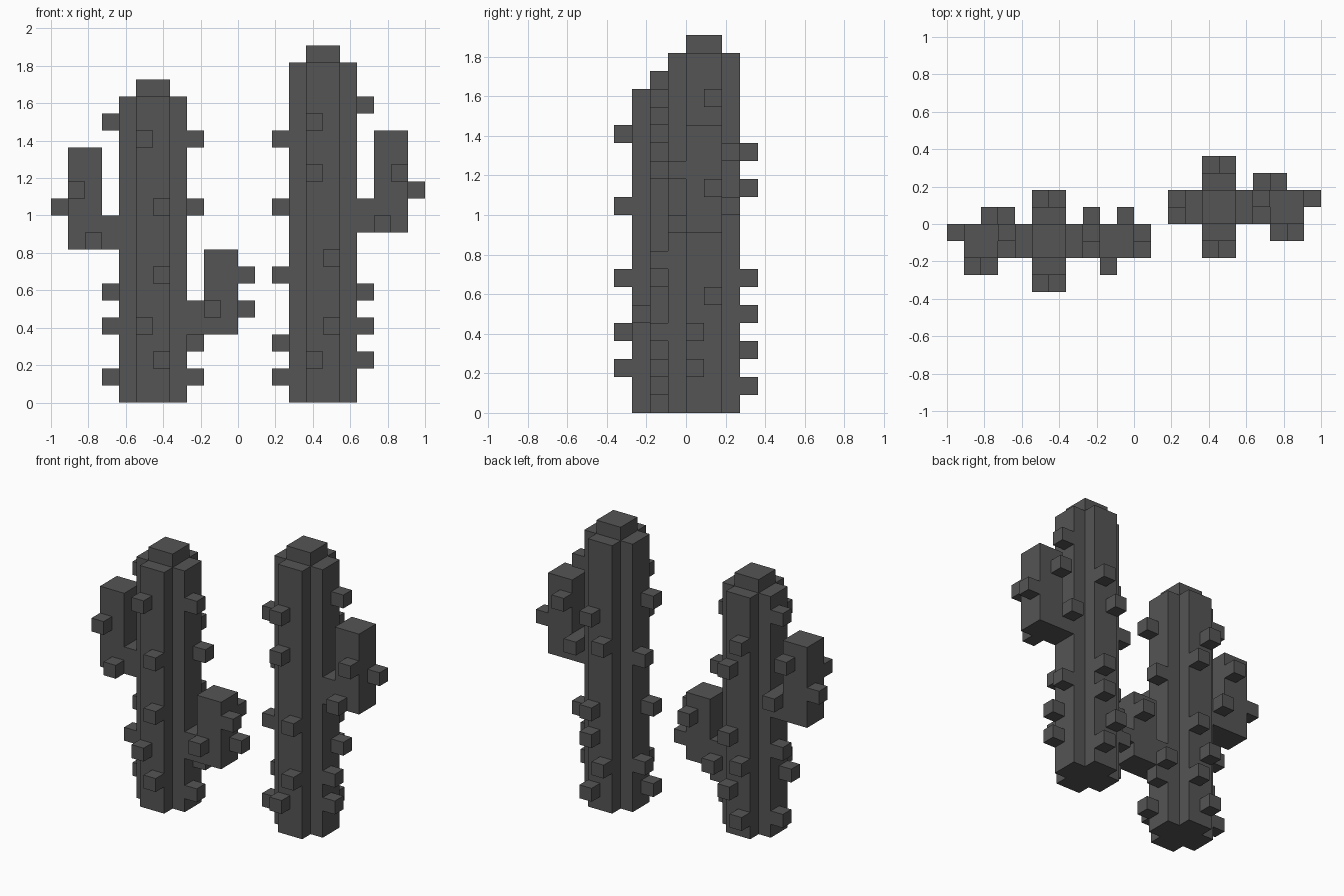
import bpy, bmesh
from mathutils import Vector

if "Cube" in bpy.data.objects:
    bpy.data.objects.remove(bpy.data.objects["Cube"])

U = 1 / 11  # one block; all positions below are in blocks

green = bpy.data.materials.new("dark_grey")
green.diffuse_color = (0.09, 0.09, 0.09, 1)
green.use_nodes = True
green.node_tree.nodes["Principled BSDF"].inputs["Base Color"].default_value = green.diffuse_color


def finish(name, bm):
    bmesh.ops.recalc_face_normals(bm, faces=bm.faces[:])
    bmesh.ops.scale(bm, vec=(U, U, U), verts=bm.verts[:])
    me = bpy.data.meshes.new(name)
    bm.to_mesh(me)
    bm.free()
    me.materials.append(green)
    ob = bpy.data.objects.new(name, me)
    bpy.context.collection.objects.link(ob)
    return ob


def extrude(name, points, direction):
    """Closed prism from a flat outline."""
    bm = bmesh.new()
    face = bm.faces.new([bm.verts.new(p) for p in points])
    out = bmesh.ops.extrude_face_region(bm, geom=[face], use_keep_orig=True)
    verts = [g for g in out["geom"] if isinstance(g, bmesh.types.BMVert)]
    bmesh.ops.translate(bm, vec=direction, verts=verts)
    return finish(name, bm)


def add_box(bm, lo, size, hidden):
    """Box without the face that touches its support (outward normal 'hidden')."""
    made = bmesh.ops.create_cube(bm, size=1)["verts"]
    for v in made:
        v.co = Vector([l + (c + 0.5) * s for l, c, s in zip(lo, v.co, size)])
    bm.normal_update()
    faces = {f for v in made for f in v.link_faces}
    drop = [f for f in faces if f.normal.dot(Vector(hidden)) > 0.9]
    bmesh.ops.delete(bm, geom=drop, context="FACES")


def trunk(name, cx, cy, height):
    # plus-shaped column with a square cap
    quarter = [(2, -1), (2, 1), (1, 1)]
    pts = []
    for _ in range(4):
        pts += quarter
        quarter = [(-y, x) for x, y in quarter]
    extrude(name + "_trunk", [(cx + x, cy + y, 0) for x, y in pts], (0, 0, height))
    bm = bmesh.new()
    add_box(bm, (cx - 1, cy - 1, height), (2, 2, 1), (0, 0, -1))
    finish(name + "_cap", bm)


def arm(name, x0, side, y0, z0, z1):
    # L-shaped branch leaving the trunk at x0
    outline = [(0, 0), (3, 0), (3, z1 - z0), (1, z1 - z0), (1, 2), (0, 2)]
    extrude(name, [(x0 + side * x, y0, z0 + z) for x, z in outline], (0, 2, 0))


def spikes(name, groups):
    # unit cubes, grouped by the direction they point
    bm = bmesh.new()
    for direction, cells in groups:
        for c in cells:
            add_box(bm, c, (1, 1, 1), [-d for d in direction])
    finish(name, bm)


FRONT, BACK, LEFT, RIGHT = (0, -1, 0), (0, 1, 0), (-1, 0, 0), (1, 0, 0)

# left (shorter) cactus
trunk("short_cactus", -5, -1, 18)
arm("short_cactus_high_arm", -7, -1, -2, 9, 15)
arm("short_cactus_low_arm", -3, 1, -2, 4, 9)
spikes("short_cactus_spikes", [
    (FRONT, [(-6, -4, 15), (-5, -4, 11), (-5, -4, 7), (-6, -4, 4), (-5, -4, 2),
             (-10, -3, 12), (-9, -3, 9), (-2, -3, 5)]),
    (BACK, [(-6, 1, 14), (-5, 1, 12), (-5, 1, 7), (-6, 1, 5), (-5, 1, 3), (-6, 1, 1),
            (-9, 0, 13), (-8, 0, 10), (-3, 0, 4), (-1, 0, 7)]),
    (LEFT, [(-8, -1, 16), (-8, -1, 6), (-8, -2, 4), (-8, -1, 1), (-11, -1, 11)]),
    (RIGHT, [(-3, -2, 15), (-3, -1, 11), (-3, -1, 3), (-3, -2, 1),
             (0, -1, 5), (0, -2, 7)]),
])

# right (taller) cactus
trunk("tall_cactus", 5, 1, 20)
arm("tall_cactus_arm", 7, 1, 0, 10, 16)
spikes("tall_cactus_spikes", [
    (FRONT, [(4, -2, 16), (4, -2, 13), (5, -2, 8), (5, -2, 4), (4, -2, 2),
             (9, -1, 13), (8, -1, 10)]),
    (BACK, [(5, 3, 14), (4, 3, 12), (5, 3, 7), (5, 3, 5), (4, 3, 3), (5, 3, 1),
            (8, 2, 14), (7, 2, 11)]),
    (LEFT, [(2, 0, 15), (2, 1, 11), (2, 0, 7), (2, 1, 3), (2, 0, 1)]),
    (RIGHT, [(7, 1, 17), (7, 1, 6), (7, 0, 4), (7, 0, 2), (10, 1, 12)]),
])
